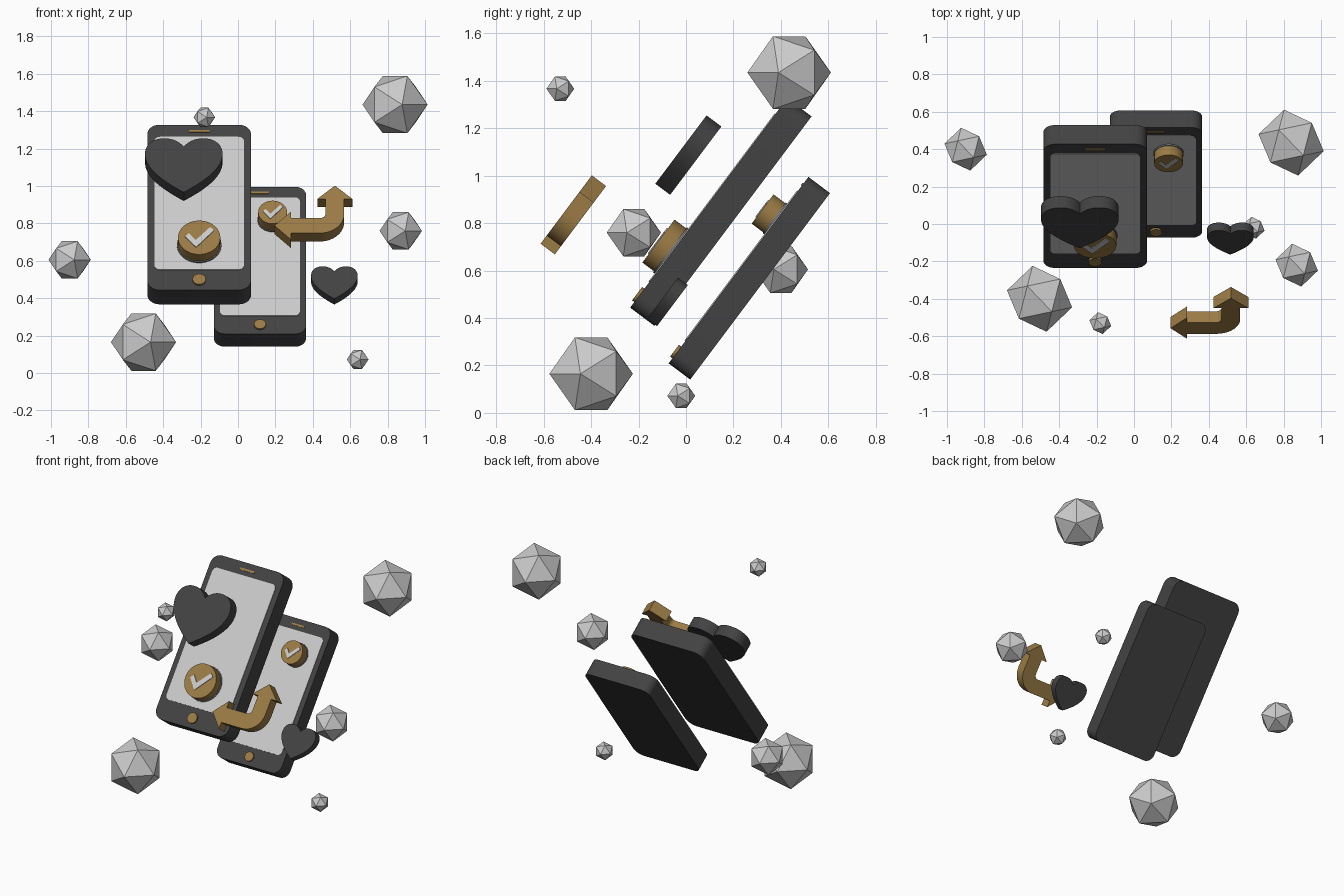
import bpy, bmesh
from math import pi, sin, cos, atan2, radians
from mathutils import Vector, Matrix
from mathutils.geometry import interpolate_bezier

if "Cube" in bpy.data.objects:
    bpy.data.objects.remove(bpy.data.objects["Cube"])

TILT = Matrix.Rotation(atan2(0.8, 0.6), 4, 'X')   # local y = up the phone, local z = out of its face


def material(name, rgb):
    m = bpy.data.materials.new(name)
    m.diffuse_color = (*rgb, 1)
    m.use_nodes = True
    m.node_tree.nodes["Principled BSDF"].inputs["Base Color"].default_value = m.diffuse_color
    return m


DARK = material("dark_grey", (0.055, 0.055, 0.055))
LIGHT = material("light_grey", (0.6, 0.6, 0.6))
MID = material("mid_grey", (0.2, 0.2, 0.2))
GOLD = material("gold", (0.33, 0.2, 0.06))


def prism(name, outline, origin, z0, z1, mat, smooth=True):
    """Extrude an outline between two heights above the tilted plane at origin."""
    bm = bmesh.new()
    face = bm.faces.new([bm.verts.new((x, y, z0)) for x, y in outline])
    ext = bmesh.ops.extrude_face_region(bm, geom=[face])
    bmesh.ops.translate(bm, vec=(0, 0, z1 - z0),
                        verts=[v for v in ext["geom"] if isinstance(v, bmesh.types.BMVert)])
    bmesh.ops.recalc_face_normals(bm, faces=bm.faces)
    me = bpy.data.meshes.new(name)
    bm.to_mesh(me)
    bm.free()
    me.materials.append(mat)
    ob = bpy.data.objects.new(name, me)
    bpy.context.collection.objects.link(ob)
    ob.matrix_world = Matrix.Translation(origin) @ TILT
    if smooth:
        bpy.ops.object.select_all(action='DESELECT')
        bpy.context.view_layer.objects.active = ob
        ob.select_set(True)
        bpy.ops.object.shade_smooth_by_angle(angle=radians(30))
    return ob


def arc(cx, cy, r, a0, a1, n):
    return [(cx + r * cos(radians(a0 + (a1 - a0) * i / n)),
             cy + r * sin(radians(a0 + (a1 - a0) * i / n))) for i in range(n + 1)]


def rounded_rect(w, h, r, cy=0.0):
    x, y, pts = w / 2 - r, h / 2 - r, []
    for k, (sx, sy) in enumerate([(1, 1), (-1, 1), (-1, -1), (1, -1)]):
        pts += arc(sx * x, cy + sy * y, r, 90 * k, 90 * k + 90, 8)
    return pts


def circle(cx, cy, r, n=48):
    return arc(cx, cy, r, 0, 360, n)[:-1]


def heart(s):
    segs = [((0, .125), (.03, .165), (.065, .18), (.105, .18)),
            ((.105, .18), (.165, .18), (.2075, .14), (.2075, .075)),
            ((.2075, .075), (.2075, -.03), (.09, -.12), (0, -.18))]
    half = []
    for a, b, c, d in segs:
        half += interpolate_bezier(Vector(a), Vector(b), Vector(c), Vector(d), 12)[:-1]
    right = [(p.x * s, p.y * s) for p in half] + [(0, -.18 * s)]
    return right + [(-x, y) for x, y in right[-2:0:-1]]


def scaled(pts, s):
    return [(x * s, y * s) for x, y in pts]


def phone(tag, origin, s, badge_xy, badge_r):
    f = 0.064 * s   # front face height
    prism(tag + "_phone_body", scaled(rounded_rect(.555, 1.104, .065), s), origin, -f, f, DARK)
    prism(tag + "_phone_screen", scaled(rounded_rect(.48, .888, .03, .025), s), origin, f - .01, f + .004, LIGHT)
    prism(tag + "_phone_button", scaled(circle(0, -.4875, .035), s), origin, f - .01, f + .012, GOLD)
    prism(tag + "_phone_speaker", scaled(rounded_rect(.11, .014, .006, .506), s), origin, f - .01, f + .005, GOLD)
    # round badge with a tick
    bx, by = badge_xy
    prism(tag + "_badge_base", circle(bx, by, badge_r * 1.05), origin, f, f + .012, MID)
    prism(tag + "_badge_disc", circle(bx, by, badge_r), origin, f + .008, f + .073, GOLD)
    tick = [(-.076, .003), (-.055, .026), (-.018, -.02), (.058, .066), (.08, .045), (-.016, -.068)]
    k = badge_r / .113
    prism(tag + "_badge_tick", [(bx + x * k, by + y * k) for x, y in tick],
          origin, f + .065, f + .078, LIGHT, False)


phone("large", (-.2075, .147, .847), 1.0, (0, -.256), .113)
phone("small", (.1175, .267, .568), .89, (.0675, .267), .077)

# floating hearts
prism("large_heart", heart(1), (-.29, .01, 1.087), -.039, .039, DARK)
prism("small_heart", heart(.6), (.515, -.078, .468), -.026, .026, DARK)

# bent double-headed arrow
cx, cy, w, hw = .115, -.087, .05, .093   # elbow centre, half shaft, half head
arrow = [(-.208, cy), (-.12, cy - hw), (-.12, cy - w)]
arrow += arc(cx + w - .13, cy - w + .13, .13, -90, 0, 12)
arrow += [(cx + w, .092), (cx + hw, .092), (cx, .18), (cx - hw, .092), (cx - w, .092)]
arrow += arc(cx - w - .03, cy + w + .03, .03, 0, -90, 6)
arrow += [(-.12, cy + w), (-.12, cy + hw)]
prism("double_arrow", arrow, (.403, -.475, .835), -.0375, .0375, GOLD)

# low-poly floating gems
GEMS = [(.84, .435, 1.435, .18), (.87, -.22, .76, .117), (-.9, .4, .605, .117),
        (-.505, -.4, .165, .18), (.64, -.02, .072, .06), (-.18, -.53, 1.367, .06)]
for i, (x, y, z, r) in enumerate(GEMS):
    bpy.ops.mesh.primitive_ico_sphere_add(subdivisions=1, radius=r, location=(x, y, z),
                                          rotation=(pi / 2, 0, radians(12)))
    bpy.context.object.name = f"gem_{i + 1}"
